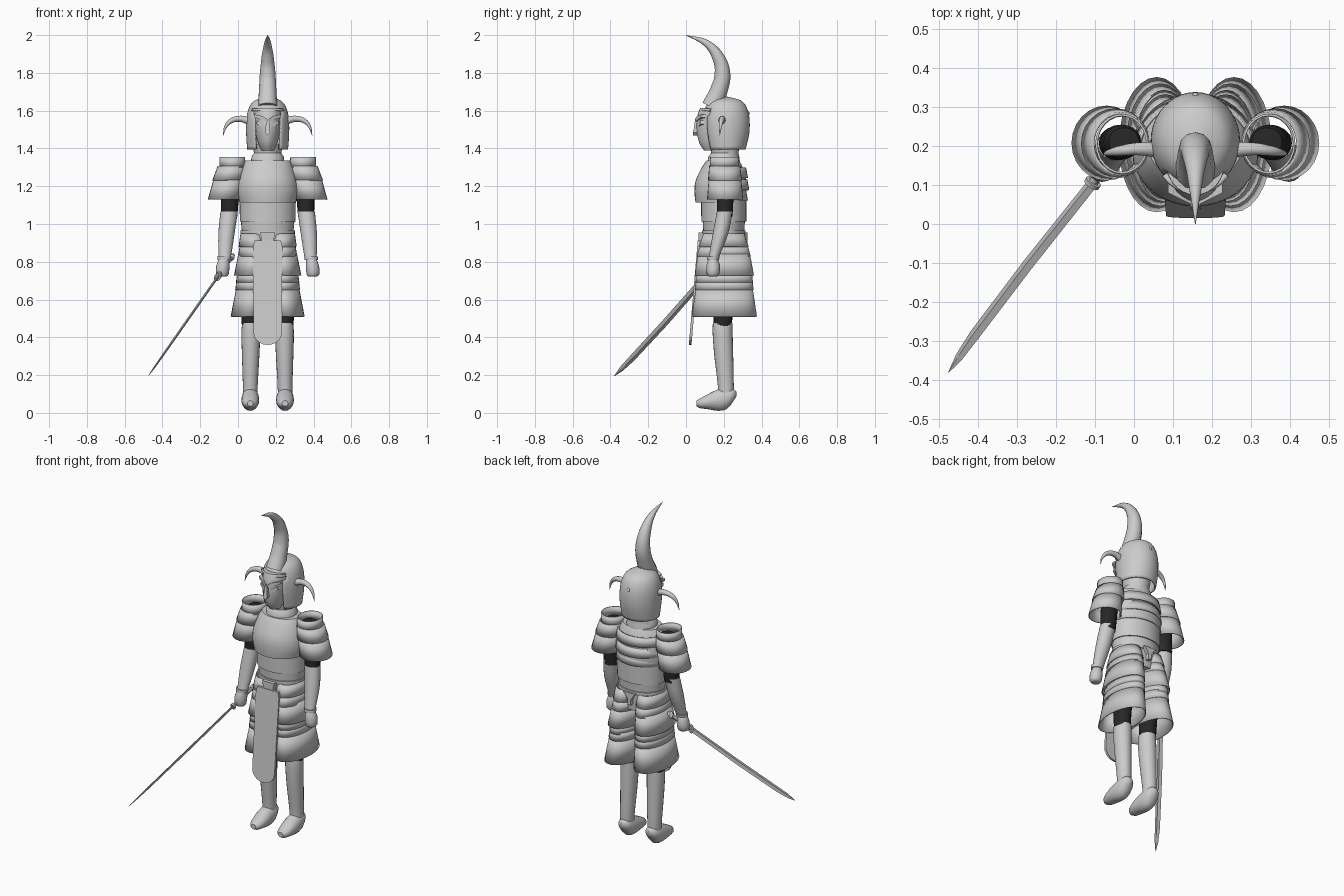
import bpy, bmesh, math
from mathutils import Vector, Matrix

if "Cube" in bpy.data.objects:
    bpy.data.objects.remove(bpy.data.objects["Cube"], do_unlink=True)

MID = 0.157  # body centre line in x


def material(name, value):
    m = bpy.data.materials.new(name)
    m.use_nodes = True
    m.diffuse_color = (value, value, value, 1)
    m.node_tree.nodes["Principled BSDF"].inputs["Base Color"].default_value = (value, value, value, 1)
    return m


STEEL = material("pale grey", 0.6)
CLOTH = material("dark cloth", 0.02)


def finish(name, bm, mat, shell=0, angle=40):
    bmesh.ops.recalc_face_normals(bm, faces=bm.faces)
    mesh = bpy.data.meshes.new(name)
    bm.to_mesh(mesh)
    bm.free()
    ob = bpy.data.objects.new(name, mesh)
    bpy.context.collection.objects.link(ob)
    mesh.materials.append(mat)
    if shell:
        mod = ob.modifiers.new("thickness", "SOLIDIFY")
        mod.thickness = shell
        mod.offset = -1
    bpy.ops.object.select_all(action="DESELECT")
    ob.select_set(True)
    bpy.context.view_layer.objects.active = ob
    bpy.ops.object.shade_smooth_by_angle(angle=math.radians(angle))
    return ob


def smooth_rings(rings, steps):
    """Catmull-Rom interpolation between rings."""
    out = []
    last = len(rings) - 1
    for i in range(last):
        p = [rings[max(0, min(last, i + k))] for k in (-1, 0, 1, 2)]
        for s in range(steps):
            t = s / steps
            out.append([0.5 * (2 * b + (c - a) * t + (2 * a - 5 * b + 4 * c - d) * t * t
                               + (3 * b - a - 3 * c + d) * t ** 3) for a, b, c, d in zip(*p)])
    return out + [list(rings[-1])]


def loft(name, rings, mat=STEEL, axis="z", n=28, steps=1, shell=0, remove=None, side=0):
    """Ellipse rings (x, y, z, a, b); side mirrors x around the body centre."""
    bm = bmesh.new()
    loops = []
    for x, y, z, a, b in smooth_rings(rings, steps):
        cx = MID + (side or 1) * x
        loop = []
        for k in range(n):
            c, s = math.cos(math.tau * k / n), math.sin(math.tau * k / n)
            loop.append(bm.verts.new((cx + a * c, y + b * s, z) if axis == "z" else (cx + a * c, y, z + b * s)))
        loops.append(loop)
    for lo, hi in zip(loops, loops[1:]):
        for k in range(n):
            bm.faces.new((lo[k], lo[(k + 1) % n], hi[(k + 1) % n], hi[k]))
    if not shell:
        bm.faces.new(loops[0])
        bm.faces.new(loops[-1])
    elif remove:
        gone = [f for f in bm.faces if remove(f.calc_center_median())]
        bmesh.ops.delete(bm, geom=gone, context="FACES")
    return finish(name, bm, mat, shell)


def plate(name, outline, front, thick, side=1):
    """Flat x-z outline whose depth follows front(x, z)."""
    bm = bmesh.new()
    rows = [[bm.verts.new((MID + side * x, front(x, z) + d, z)) for x, z in outline] for d in (0, thick)]
    bm.faces.new(rows[0])
    bm.faces.new(rows[1])
    n = len(outline)
    for k in range(n):
        bm.faces.new((rows[0][k], rows[0][(k + 1) % n], rows[1][(k + 1) % n], rows[1][k]))
    return finish(name, bm, STEEL, angle=25)


def horn(name, points, side=1):
    """Tapered tube through (x, y, z, radius) points."""
    cu = bpy.data.curves.new(name, "CURVE")
    cu.dimensions = "3D"
    cu.bevel_depth, cu.bevel_resolution, cu.resolution_u = 1, 4, 8
    cu.use_fill_caps = True
    sp = cu.splines.new("BEZIER")
    sp.bezier_points.add(len(points) - 1)
    for bp, (x, y, z, r) in zip(sp.bezier_points, points):
        bp.co, bp.radius = (MID + side * x, y, z), r
        bp.handle_left_type = bp.handle_right_type = "AUTO"
    ob = bpy.data.objects.new(name, cu)
    bpy.context.collection.objects.link(ob)
    bpy.ops.object.select_all(action="DESELECT")
    ob.select_set(True)
    bpy.context.view_layer.objects.active = ob
    ob.data.materials.append(STEEL)
    bpy.ops.object.convert(target="MESH")
    bpy.ops.object.shade_smooth_by_angle(angle=math.radians(50))


def ball(name, centre, scale):
    bm = bmesh.new()
    bmesh.ops.create_uvsphere(bm, u_segments=20, v_segments=12, radius=1,
                              matrix=Matrix.Translation(centre) @ Matrix.Diagonal((*scale, 1)))
    finish(name, bm, STEEL)


# Helmet with face opening, crest and neck guard
loft("helmet", [(0, .213, 1.395, .108, .103), (0, .213, 1.48, .114, .122), (0, .212, 1.56, .112, .124),
                (0, .212, 1.62, .097, .108), (0, .212, 1.655, .066, .076), (0, .212, 1.675, .003, .003)],
     n=40, steps=4, shell=.01, remove=lambda c: c.y < .18 and abs(c.x - MID) < .07 and c.z < 1.605)
loft("helmet_brim", [(0, .2, 1.6, .11, .125), (0, .2, 1.612, .104, .124)], shell=.012,
     remove=lambda c: c.y > .13)
ball("helmet_rear_stud", (MID, .325, 1.585), (.009, .012, .012))
horn("crest_horn", [(0, .135, 1.62, .052), (0, .175, 1.71, .046), (0, .193, 1.79, .042),
                    (0, .172, 1.88, .033), (0, .11, 1.955, .019), (0, 0, 2, .001)])
loft("neck", [(0, .2, 1.33, .088, .085), (0, .2, 1.355, .086, .083), (0, .205, 1.375, .072, .072),
              (0, .205, 1.42, .08, .08)])

# Face mask
loft("face_mask", [(0, .155, 1.39, .034, .06), (0, .155, 1.43, .052, .085), (0, .155, 1.5, .068, .1),
                   (0, .155, 1.57, .074, .095), (0, .155, 1.615, .074, .08)], steps=3)
plate("nose", [(-.007, 1.55), (.007, 1.55), (.014, 1.485), (0, 1.468), (-.014, 1.485)],
      lambda x, z: .036 + (z - 1.47) * .15, .03)

# Torso
loft("chest_plate", [(0, .185, 1.115, .15, .135), (0, .183, 1.17, .161, .138), (0, .186, 1.23, .157, .135),
                     (0, .192, 1.3, .136, .108), (0, .195, 1.335, .118, .087)], n=36, steps=3)
loft("abdomen_plate", [(0, .2, 1.013, .147, .119), (0, .2, 1.125, .149, .12)], n=36)
loft("waist", [(0, .2, .84, .125, .1), (0, .2, .95, .136, .108), (0, .2, 1.02, .142, .112)], n=36)
loft("waist_belt", [(0, .2, .945, .144, .115), (0, .2, .965, .144, .115)], n=36)
for z, depth in ((1.125, .14), (1.18, .147), (1.245, .14)):
    loft("back_band", [(0, .188, z, .158, depth), (0, .188, z + .055, .148, depth - .01)], n=36,
         shell=.008, remove=lambda c: c.y < .2)

# Hanging apron, buckle and rear knot
arc = [(.075 * math.cos(a), .425 + .065 * math.sin(a)) for a in [-math.pi * k / 10 for k in range(11)]]
plate("apron", arc + [(-.078, .88), (-.07, .912), (.07, .912), (.078, .88)],
      lambda x, z: .015 + (z - .36) * .085, .014)
plate("buckle", [(-.04, .955), (.04, .955), (.03, .905), (-.03, .905)], lambda x, z: .066, .03)
plate("rear_knot", [(-.04, .955), (.04, .955), (.01, .915), (.01, .88), (-.01, .88), (-.01, .915)],
      lambda x, z: .295, .03)

for label, s in (("left", 1), ("right", -1)):
    # Face details and small horns
    plate(label + "_brow", [(.004, 1.54), (.07, 1.565), (.07, 1.58), (.03, 1.572), (.004, 1.556)],
          lambda x, z: .045 + x * .5, .025, s)
    plate(label + "_eyelid", [(.014, 1.528), (.055, 1.548), (.06, 1.53), (.035, 1.515)],
          lambda x, z: .05 + x * .45, .02, s)
    horn(label + "_side_horn", [(.095, .19, 1.545, .02), (.15, .192, 1.557, .016), (.195, .187, 1.545, .013),
                                (.222, .182, 1.515, .008), (.236, .178, 1.468, .001)], s)

    # Shoulder guards: open overlapping rings
    tiers = [((.188, .205, 1.355, .068, .077), (.186, .203, 1.298, .07, .078)),
             ((.19, .205, 1.308, .074, .082), (.205, .206, 1.232, .088, .09)),
             ((.206, .206, 1.24, .08, .086), (.227, .207, 1.13, .09, .096))]
    for top, bottom in tiers:
        loft(label + "_shoulder_guard", [bottom, top], n=24, shell=.006, side=s)

    # Arms
    loft(label + "_upper_arm", [(.203, .205, 1.04, .042, .041), (.2, .207, 1.13, .047, .044),
                                (.187, .21, 1.3, .048, .044), (.18, .21, 1.325, .03, .028)],
         CLOTH, n=20, steps=2, side=s)
    loft(label + "_forearm", [(.228, .143, .81, .03, .027), (.226, .152, .84, .034, .029),
                              (.218, .183, .95, .043, .041), (.204, .205, 1.065, .046, .042)],
         n=20, steps=3, side=s)
    loft(label + "_cuff", [(.231, .143, .81, .035, .031), (.23, .146, .828, .037, .033)], n=20, side=s)
    loft(label + "_hand", [(.238, .142, .722, .022, .022), (.24, .143, .735, .034, .033),
                           (.237, .144, .78, .035, .036), (.231, .144, .815, .026, .024)],
         n=16, steps=2, side=s)

    # Skirt tiers around each hip
    skirt = [((.074, .2, .95, .07, .108), (.077, .2, .88, .077, .132)),
             ((.076, .2, .885, .072, .127), (.079, .2, .828, .078, .143)),
             ((.08, .202, .84, .076, .137), (.09, .203, .728, .088, .157)),
             ((.082, .202, .735, .08, .148), (.086, .203, .69, .082, .152)),
             ((.084, .203, .7, .081, .15), (.087, .203, .65, .085, .155)),
             ((.086, .203, .66, .081, .15), (.099, .203, .51, .097, .173))]
    for top, bottom in skirt:
        loft(label + "_skirt_tier", [bottom, top], n=28, shell=.006, side=s)

    # Legs
    loft(label + "_thigh", [(.092, .195, .45, .044, .047), (.092, .197, .6, .052, .055),
                            (.08, .2, .88, .06, .07)], CLOTH, n=20, side=s)
    loft(label + "_shin", [(.092, .21, .07, .038, .04), (.092, .211, .14, .039, .042),
                           (.09, .2, .3, .046, .05), (.089, .194, .42, .05, .053), (.088, .194, .475, .047, .052)],
         n=20, steps=3, side=s)
    loft(label + "_shoe", [(.092, .055, .05, .016, .015), (.092, .075, .051, .034, .026),
                           (.092, .12, .06, .045, .041), (.092, .17, .068, .047, .057),
                           (.092, .215, .077, .045, .058), (.092, .25, .094, .034, .034), (.092, .267, .1, .01, .012)],
         axis="y", n=20, steps=2, side=s)

# Sword: diamond-section blade with point, guard, grip and pommel
TIP = Vector((-.475, -.38, .195))
GRIP = Vector((-.088, .128, .748))
along = (GRIP - TIP).normalized()
wide = Vector((.375, -.43, .54)).normalized()
thin = along.cross(wide)


def rod(name, stations, n):
    """Sections (distance from tip, half width, half thickness, sag)."""
    bm = bmesh.new()
    loops = []
    for d, w, t, sag in stations:
        c = TIP + along * d + wide * sag
        loops.append([bm.verts.new(c + wide * w * math.cos(math.tau * k / n) + thin * t * math.sin(math.tau * k / n))
                      for k in range(n)])
    for lo, hi in zip(loops, loops[1:]):
        for k in range(n):
            bm.faces.new((lo[k], lo[(k + 1) % n], hi[(k + 1) % n], hi[k]))
    bm.faces.new(loops[0])
    bm.faces.new(loops[-1])
    finish(name, bm, STEEL, angle=30)


reach = (GRIP - TIP).length
rod("sword_blade", [(0, .001, .001, 0), (.06, .014, .004, -.003), (.15, .019, .006, -.007),
                    (.45, .02, .007, -.008), (reach - .03, .019, .007, 0)], 4)
rod("sword_guard", [(reach - .045, .026, .018, 0), (reach - .033, .026, .018, 0)], 16)
rod("sword_grip", [(reach - .04, .014, .011, 0), (reach + .11, .014, .011, 0)], 12)
rod("sword_pommel", [(reach + .1, .017, .015, 0), (reach + .115, .022, .018, 0), (reach + .13, .014, .012, 0)], 12)
